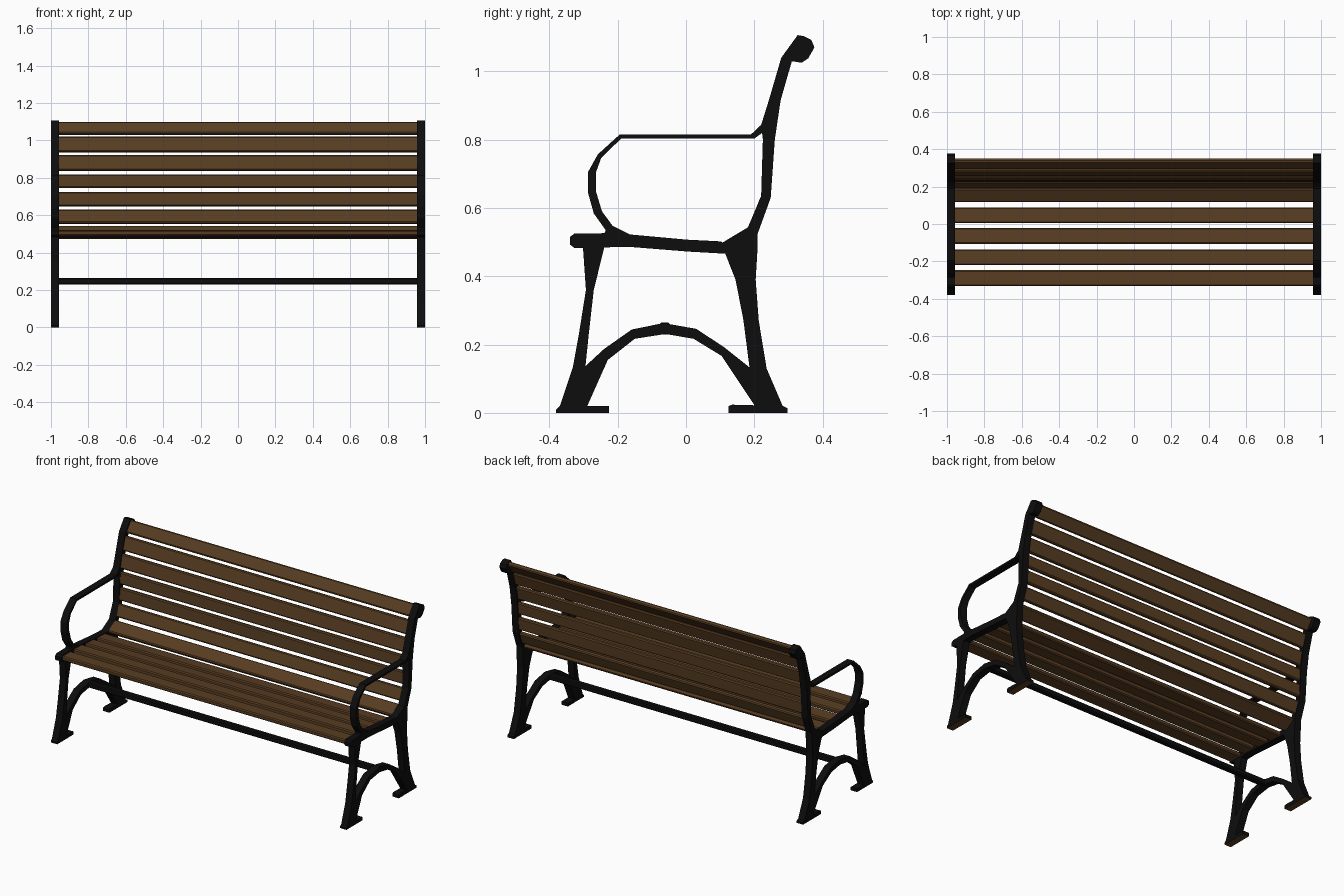
import bpy, bmesh, math
from mathutils import Matrix


def material(name, rgb):
    m = bpy.data.materials.new(name)
    m.diffuse_color = (*rgb, 1)
    return m


iron = material("black iron", (0.004, 0.004, 0.004))
wood = material("brown wood", (0.098, 0.047, 0.016))


def finish(bm, name, mats):
    me = bpy.data.meshes.new(name)
    bmesh.ops.recalc_face_normals(bm, faces=bm.faces[:])
    bm.normal_update()
    if len(mats) > 1:  # underside on the ground is brown
        for f in bm.faces:
            if f.normal.z < -0.9 and f.calc_center_median().z < 0.005:
                f.material_index = 1
    bm.to_mesh(me)
    bm.free()
    for m in mats:
        me.materials.append(m)
    ob = bpy.data.objects.new(name, me)
    bpy.context.collection.objects.link(ob)
    return ob


def prism(name, pts, x0, x1, mats=(iron,)):
    """Extrude a (y, z) outline along x."""
    bm = bmesh.new()
    f = bm.faces.new([bm.verts.new((x0, y, z)) for y, z in pts])
    r = bmesh.ops.extrude_face_region(bm, geom=[f])
    vs = [v for v in r["geom"] if isinstance(v, bmesh.types.BMVert)]
    bmesh.ops.translate(bm, verts=vs, vec=(x1 - x0, 0, 0))
    return finish(bm, name, mats)


def bar(name, y, z, width, thick, angle, length, mat, bevel):
    """Chamfered bar along x; width runs along y before tilting by angle."""
    bm = bmesh.new()
    bmesh.ops.create_cube(bm, size=1, matrix=Matrix.Diagonal((length, width, thick, 1)))
    edges = [e for e in bm.edges if abs(e.verts[0].co.x - e.verts[1].co.x) > 0.1]
    bmesh.ops.bevel(bm, geom=edges, offset=bevel, segments=1, affect='EDGES')
    bm.transform(Matrix.Translation((0, y, z)) @ Matrix.Rotation(math.radians(angle), 4, 'X'))
    return finish(bm, name, [mat])


# Cast side frame outlines (y, z)
back_post = [(0.327, 1.106), (0.279, 1.04), (0.244, 0.92), (0.22, 0.843), (0.225, 0.80),
             (0.22, 0.635), (0.18, 0.54), (0.104, 0.497), (0.115, 0.466), (0.21, 0.49),
             (0.21, 0.525), (0.248, 0.63), (0.26, 0.80), (0.277, 0.915), (0.31, 1.03),
             (0.338, 1.025), (0.358, 1.038), (0.376, 1.07), (0.367, 1.092), (0.345, 1.103)]
rear_leg = [(0.115, 0.466), (0.145, 0.39), (0.168, 0.272), (0.185, 0.14), (0.2, 0.02),
            (0.283, 0.02), (0.236, 0.13), (0.213, 0.27), (0.204, 0.39), (0.21, 0.49)]
front_leg = [(-0.302, 0.49), (-0.293, 0.36), (-0.314, 0.228), (-0.331, 0.135), (-0.37, 0.018),
             (-0.288, 0.018), (-0.295, 0.13), (-0.285, 0.228), (-0.27, 0.36), (-0.238, 0.49)]
seat_rail = [(-0.327, 0.525), (-0.24, 0.526), (-0.16, 0.522), (0.005, 0.507), (0.104, 0.502),
             (0.117, 0.466), (0.01, 0.472), (-0.165, 0.486), (-0.327, 0.483),
             (-0.34, 0.493), (-0.34, 0.515)]
arch = [(-0.302, 0.13), (-0.24, 0.187), (-0.159, 0.244), (-0.066, 0.263), (0.03, 0.246),
        (0.112, 0.192), (0.19, 0.13), (0.202, 0.02), (0.104, 0.167), (0.022, 0.217),
        (-0.06, 0.231), (-0.15, 0.217), (-0.229, 0.155), (-0.29, 0.018)]
armrest = [(0.222, 0.845), (0.19, 0.815), (-0.194, 0.815), (-0.258, 0.757), (-0.287, 0.705),
           (-0.287, 0.645), (-0.27, 0.584), (-0.235, 0.535), (-0.24, 0.522), (-0.16, 0.52),
           (-0.215, 0.548), (-0.246, 0.59), (-0.264, 0.65), (-0.264, 0.703), (-0.248, 0.747),
           (-0.19, 0.803), (0.2, 0.803), (0.23, 0.825)]
front_foot = [(-0.38, 0), (-0.38, 0.01), (-0.37, 0.02), (-0.225, 0.02), (-0.225, 0)]
rear_foot = [(0.125, 0), (0.125, 0.02), (0.135, 0.024), (0.285, 0.02), (0.297, 0.014), (0.297, 0)]

for side, s in (("left", -1), ("right", 1)):
    for name, pts in (("back_post", back_post), ("rear_leg", rear_leg), ("front_leg", front_leg),
                      ("seat_rail", seat_rail), ("leg_arch", arch), ("armrest", armrest)):
        prism(f"{side}_{name}", pts, s * 0.957, s * 1.0)
    for name, pts in (("front_foot", front_foot), ("rear_foot", rear_foot)):
        prism(f"{side}_{name}", pts, s * 0.957, s * 1.0, (iron, wood))

# Seat slats, the last one tilted into the corner: y, z, width, tilt
for i, (y, z, w, a) in enumerate([(-0.289, 0.505, 0.084, 0), (-0.178, 0.505, 0.084, -2),
                                  (-0.065, 0.496, 0.084, -5), (0.047, 0.488, 0.084, -4),
                                  (0.157, 0.513, 0.084, 31)]):
    bar(f"seat_slat_{i + 1}", y, z, w, 0.027, a, 1.916, wood, 0.006)

# Backrest slats
for i, (y, z, w, a) in enumerate([(0.216, 0.592, 0.076, 69), (0.237, 0.686, 0.076, 86),
                                  (0.241, 0.782, 0.072, 86), (0.251, 0.88, 0.084, 78),
                                  (0.279, 0.978, 0.084, 73), (0.322, 1.063, 0.076, 55)]):
    bar(f"back_slat_{i + 1}", y, z, w, 0.025, a, 1.916, wood, 0.006)

# Low stretcher between the arches
bar("stretcher", -0.062, 0.247, 0.034, 0.034, 0, 1.92, iron, 0.006)
